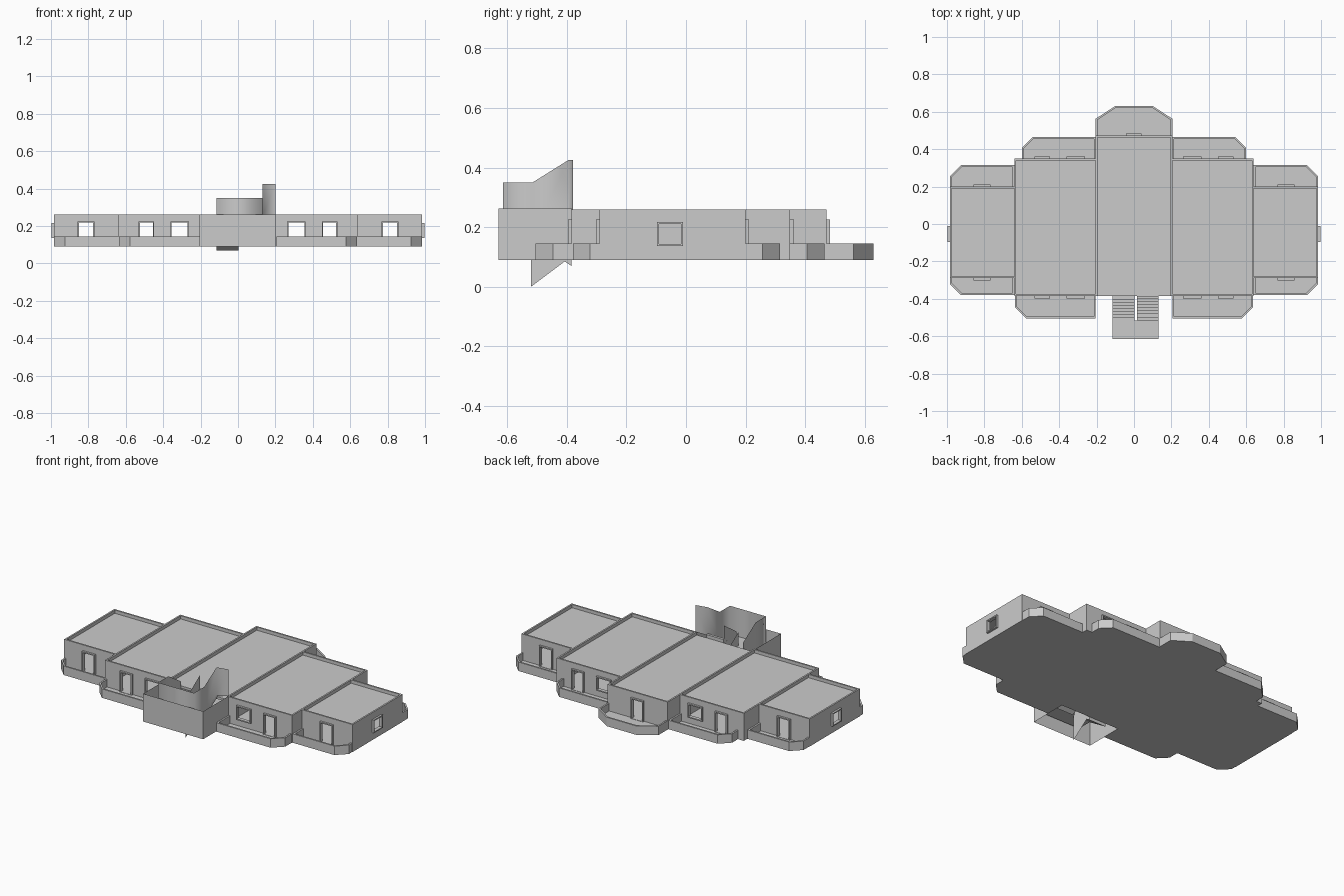
import bpy, bmesh

if "Cube" in bpy.data.objects:
    bpy.data.objects.remove(bpy.data.objects["Cube"])

plaster = bpy.data.materials.new("light grey plaster")
plaster.use_nodes = True
GREY = (0.6, 0.6, 0.6, 1)
plaster.diffuse_color = GREY
plaster.node_tree.nodes["Principled BSDF"].inputs["Base Color"].default_value = GREY

BASE, TOP, ROOF = 0.09, 0.26, 0.24
THICK = 0.01
DOOR, WINDOW = (0.1, 0.218), (0.145, 0.218)


def finish(name, bm, mirror=False, fix=True):
    if fix:
        bmesh.ops.recalc_face_normals(bm, faces=bm.faces)
    mesh = bpy.data.meshes.new(name)
    bm.to_mesh(mesh)
    bm.free()
    mesh.materials.append(plaster)
    ob = bpy.data.objects.new(name, mesh)
    bpy.context.scene.collection.objects.link(ob)
    if mirror:
        ob.modifiers.new("Mirror", "MIRROR").use_mirror_merge = False
    return ob


def extrude(bm, vector):
    ext = bmesh.ops.extrude_face_region(bm, geom=bm.faces[:])
    moved = [v for v in ext["geom"] if isinstance(v, bmesh.types.BMVert)]
    bmesh.ops.translate(bm, verts=moved, vec=vector)


def prism(name, points, vector, mirror=False, flip=False):
    """Flat outline pushed along a vector."""
    bm = bmesh.new()
    bm.faces.new([bm.verts.new(p) for p in points])
    extrude(bm, vector)
    bmesh.ops.recalc_face_normals(bm, faces=bm.faces)
    if flip:
        bmesh.ops.reverse_faces(bm, faces=bm.faces)
    return finish(name, bm, mirror, fix=False)


def slab(name, x0, x1, y0, y1, z, depth, mirror=False):
    pts = [(x0, y0, z), (x1, y0, z), (x1, y1, z), (x0, y1, z)]
    return prism(name, pts, (0, 0, depth), mirror)


def panel(name, along, pos, depth, span, zspan, holes=(), mirror=False):
    """Upright wall along x or y with rectangular holes (a, b, z0, z1)."""
    us = sorted({*span, *(u for h in holes for u in h[:2])})
    zs = sorted({*zspan, *(z for h in holes for z in h[2:])})
    bm = bmesh.new()
    grid = {(u, z): bm.verts.new((u, pos, z) if along == "x" else (pos, u, z))
            for u in us for z in zs}
    for u0, u1 in zip(us, us[1:]):
        for z0, z1 in zip(zs, zs[1:]):
            u, z = (u0 + u1) / 2, (z0 + z1) / 2
            if not any(h[0] < u < h[1] and h[2] < z < h[3] for h in holes):
                bm.faces.new([grid[k] for k in ((u0, z0), (u1, z0), (u1, z1), (u0, z1))])
    loose = [v for v in bm.verts if not v.link_faces]
    bmesh.ops.delete(bm, geom=loose, context="VERTS")
    extrude(bm, (0, depth, 0) if along == "x" else (depth, 0, 0))
    return finish(name, bm, mirror)


def wall(name, along, pos, out, span, openings=(), mirror=True):
    """Outer wall whose face is at pos, with a raised frame round each opening."""
    panel(name, along, pos, -out * THICK, span, (BASE, TOP), openings, mirror)
    for a, b, z0, z1 in openings:
        rim = 0.007
        panel(name + "_frame", along, pos, out * 0.012, (a - rim, b + rim),
              (z0 - rim, z1 + rim), [(a, b, z0, z1)], mirror)


def balcony(name, path, mirror=True):
    """Floor plate with a low parapet along the path."""
    prism(name + "_floor", [(x, y, BASE) for x, y in path], (0, 0, 0.008), mirror)
    bm = bmesh.new()
    low = [bm.verts.new((x, y, BASE)) for x, y in path]
    high = [bm.verts.new((x, y, 0.145)) for x, y in path]
    for i in range(len(path) - 1):
        bm.faces.new((low[i], low[i + 1], high[i + 1], high[i]))
    ob = finish(name + "_parapet", bm, mirror)
    solid = ob.modifiers.new("Solidify", "SOLIDIFY")
    solid.thickness, solid.offset, solid.use_even_offset = THICK, 0, True


def sheet(name, rows):
    """Thin upright screen from rows of (x, y, bottom, top)."""
    bm = bmesh.new()
    cols = [(bm.verts.new((x, y, b)), bm.verts.new((x, y, t))) for x, y, b, t in rows]
    for (a, b), (c, d) in zip(cols, cols[1:]):
        bm.faces.new((a, c, d, b))
    return finish(name, bm)


# Wing extents
CX, MX, EX = 0.205, 0.64, 0.985
CF, CB = -0.385, 0.472
MF, MB = -0.385, 0.35
EF, EB = -0.29, 0.2

# Roofs and floors
for label, z in (("roof", ROOF - 0.015), ("floor", BASE)):
    depth = 0.015 if label == "roof" else 0.01
    slab("centre_" + label, -CX + THICK, CX - THICK, CF, CB - THICK, z, depth)
    slab("middle_" + label, CX, MX - THICK, MF + THICK, MB - THICK, z, depth, True)
    slab("end_" + label, MX, EX - THICK, EF + THICK, EB - THICK, z, depth, True)

# Walls with doors and windows
wide, narrow, end_door = (0.27, 0.355), (0.455, 0.525), (0.775, 0.85)
middle_holes = [(*wide, *WINDOW), (*narrow, *DOOR)]
end_holes = [(*end_door, *DOOR)]
wall("centre_back_wall", "x", CB, 1, (-CX, CX), [(-0.037, 0.033, *DOOR)], False)
wall("centre_side_wall", "y", CX, 1, (CF, CB - THICK))
wall("middle_front_wall", "x", MF, -1, (CX, MX), middle_holes)
wall("middle_back_wall", "x", MB, 1, (CX, MX), middle_holes)
wall("middle_side_wall", "y", MX, 1, (MF + THICK, MB - THICK))
wall("end_front_wall", "x", EF, -1, (MX, EX), end_holes)
wall("end_back_wall", "x", EB, 1, (MX, EX), end_holes)
wall("end_side_wall", "y", EX, 1, (EF + THICK, EB - THICK), [(-0.09, -0.017, 0.143, 0.21)])

# Balconies with cut corners
def corner_path(x0, x1, y0, y1):
    cut = 0.055 if y1 > y0 else -0.055
    return [(x1, y0), (x1, y1 - cut), (x1 - 0.055, y1), (x0, y1), (x0, y0)]

balcony("middle_front_balcony", corner_path(CX + 0.005, 0.63, MF, -0.5))
balcony("middle_back_balcony", corner_path(CX + 0.005, 0.595, MB, 0.46))
balcony("end_front_balcony", corner_path(MX + 0.005, 0.978, EF, -0.375))
balcony("end_back_balcony", corner_path(MX + 0.005, 0.978, EB, 0.31))
balcony("centre_back_balcony", [(-0.2, CB), (-0.2, 0.56), (-0.1, 0.625),
                                (0.1, 0.625), (0.2, 0.56), (0.2, CB)], False)

# Stairwell enclosure
sheet("stairwell_wall", [(x, y, BASE, 0.262) for x, y in
                         ((-0.207, CF), (-0.207, -0.63), (0.203, -0.63), (0.203, CF))])

# Stair flights and landing
LAND, NEAR, FAR, STEPS = 0.175, CF, -0.515, 8

def flight(name, x0, x1, y0, y1, z0, z1, flip=False):
    run, rise = (y1 - y0) / STEPS, (z1 - z0) / STEPS
    pts = []
    for i in range(STEPS):
        y = y0 + run * i
        pts += [(x0, y, z0 + rise * i), (x0, y, z0 + rise * (i + 1))]
    pts += [(x0, y1, z1), (x0, y1, z1 - 0.02), (x0, y0, z0 - 0.02)]
    prism(name, pts, (x1 - x0, 0, 0), flip=flip)

flight("lower_flight", -0.115, 0.003, NEAR, FAR, BASE, LAND)
flight("upper_flight", 0.015, 0.13, FAR, NEAR, LAND, TOP, True)
slab("landing", -0.115, 0.13, -0.615, FAR, LAND - 0.015, 0.015)

# Stair screens
screen = sheet("stair_screen", [
    (-0.115, -0.39, 0.1, 0.27), (-0.115, FAR, LAND, 0.35), (-0.115, -0.615, LAND, 0.35),
    (0.13, -0.615, LAND, 0.35), (0.13, FAR, LAND, 0.35),
    (0.13, -0.395, 0.25, 0.425), (0.2, -0.38, 0.26, 0.425)])
for face in screen.data.polygons:
    face.use_smooth = True
sheet("lower_inner_screen", [(0.004, -0.52, 0, 0.26), (0.004, -0.4, BASE, 0.18)])
sheet("upper_inner_screen", [(0.014, FAR, LAND, 0.26), (0.014, -0.39, TOP, 0.345)])
